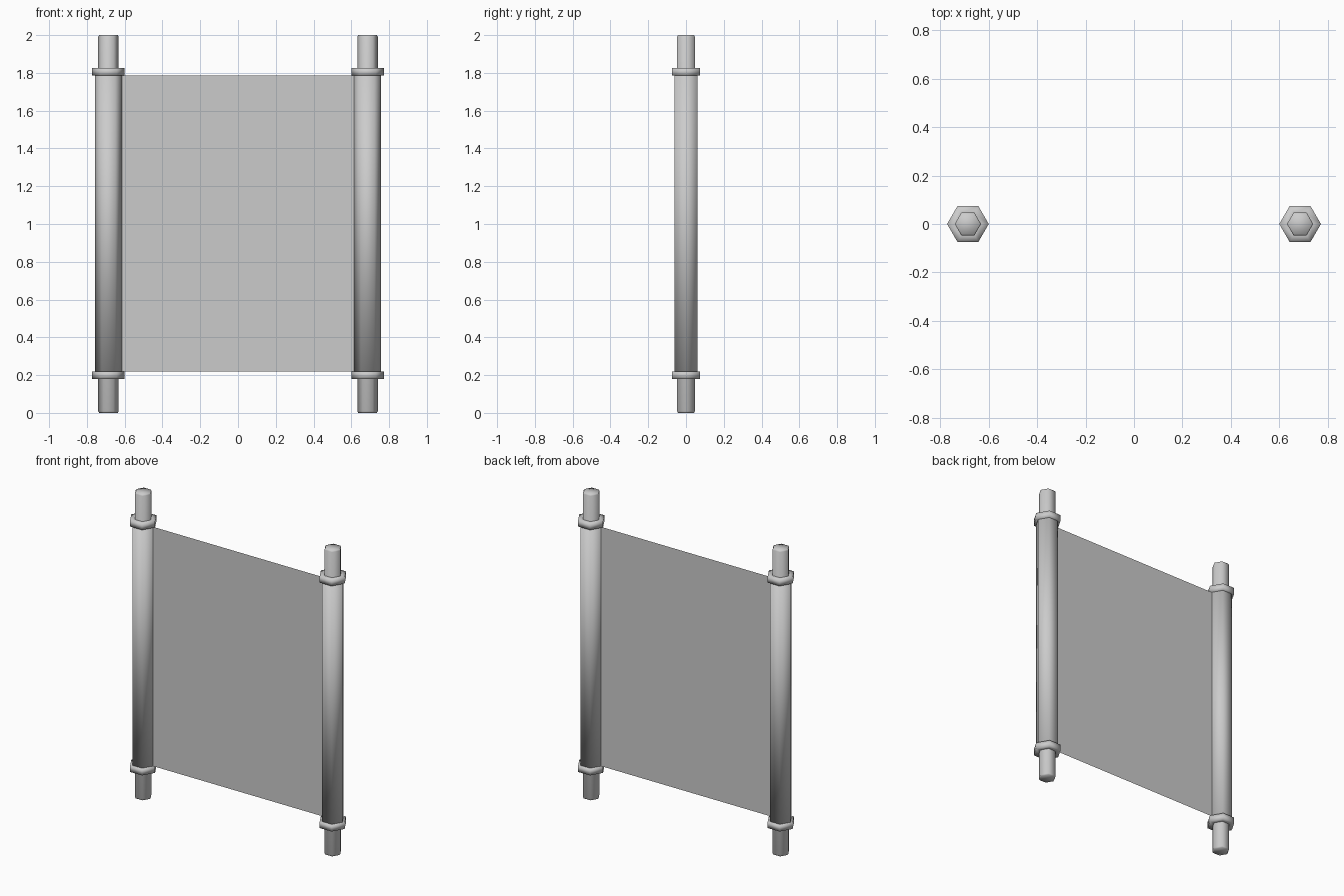
import bpy, bmesh, math

cube = bpy.data.objects.get("Cube")
if cube:
    bpy.data.objects.remove(cube)

grey = bpy.data.materials.new("plain grey")
grey.use_nodes = True
colour = (0.6, 0.6, 0.6, 1)
grey.diffuse_color = colour
grey.node_tree.nodes["Principled BSDF"].inputs["Base Color"].default_value = colour

SIDES = 6
POLE_X = 0.686
LOW, HIGH = 0.22, 1.785   # span of the sheet and its rolls


def add_object(name, bm):
    mesh = bpy.data.meshes.new(name)
    bm.to_mesh(mesh)
    bm.free()
    mesh.materials.append(grey)
    obj = bpy.data.objects.new(name, mesh)
    bpy.context.collection.objects.link(obj)
    return obj


def hex_lathe(name, x, profile):
    """Six-sided, smooth-shaded solid from (radius, height) pairs, capped at both ends."""
    bm = bmesh.new()
    rings = []
    for radius, z in profile:
        angles = [math.tau * i / SIDES for i in range(SIDES)]
        rings.append([bm.verts.new((x + radius * math.cos(a), radius * math.sin(a), z))
                      for a in angles])
    for a, b in zip(rings, rings[1:]):
        for i in range(SIDES):
            j = (i + 1) % SIDES
            bm.faces.new((a[i], a[j], b[j], b[i]))
    bm.faces.new(rings[0][::-1])
    bm.faces.new(rings[-1])
    for face in bm.faces:
        face.smooth = True
    return add_object(name, bm)


for side, x in (("left", POLE_X), ("right", -POLE_X)):
    # Inner rod with slightly eased ends
    hex_lathe(f"{side}_rod", x, [(0.049, 0), (0.054, 0.008), (0.054, 1.992), (0.049, 2)])
    # Rolled part of the sheet
    hex_lathe(f"{side}_roll", x, [(0.071, LOW - 0.01), (0.071, HIGH + 0.01)])
    # Collars at both ends of the roll
    for end, z in (("lower", 0.18), ("upper", HIGH)):
        hex_lathe(f"{side}_{end}_collar", x,
                  [(0.052, z), (0.086, z), (0.086, z + 0.04), (0.052, z + 0.04)])

# Flat sheet stretched between the rolls
bm = bmesh.new()
edge = POLE_X - 0.06
bm.faces.new([bm.verts.new((x, 0, z)) for x, z in
              ((-edge, LOW), (edge, LOW), (edge, HIGH), (-edge, HIGH))])
add_object("sheet", bm)
